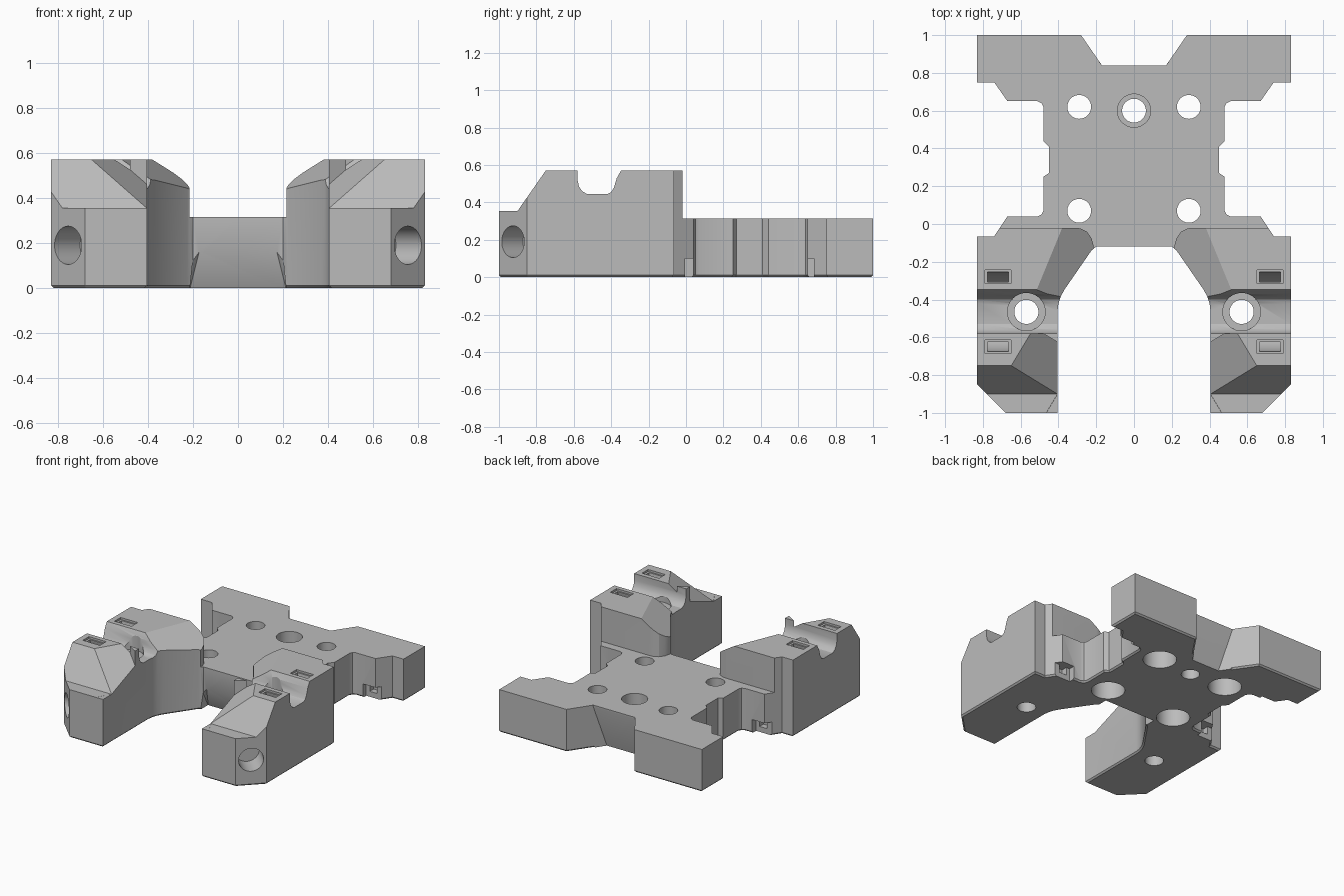
import bpy, bmesh, math
from mathutils import Vector, Matrix

cube = bpy.data.objects.get("Cube")
if cube:
    bpy.data.objects.remove(cube, do_unlink=True)

TOP, PLATE = 0.57, 0.315

grey = bpy.data.materials.new("plain grey")
grey.use_nodes = True
colour = (0.5, 0.5, 0.5, 1)
grey.diffuse_color = colour
grey.node_tree.nodes["Principled BSDF"].inputs["Base Color"].default_value = colour


def make(name, bm, flip=False):
    if flip:
        bmesh.ops.scale(bm, vec=(-1, 1, 1), verts=bm.verts)
    bmesh.ops.recalc_face_normals(bm, faces=bm.faces)
    mesh = bpy.data.meshes.new(name)
    bm.to_mesh(mesh)
    bm.free()
    mesh.materials.append(grey)
    ob = bpy.data.objects.new(name, mesh)
    bpy.context.scene.collection.objects.link(ob)
    return ob


def sweep(points, move):
    """Solid from a 3D polygon pushed along a vector."""
    bm = bmesh.new()
    face = bm.faces.new([bm.verts.new(p) for p in points])
    new = bmesh.ops.extrude_face_region(bm, geom=[face])["geom"]
    verts = [v for v in new if isinstance(v, bmesh.types.BMVert)]
    bmesh.ops.translate(bm, vec=move, verts=verts)
    return bm


def across(profile, x0, x1):
    return sweep([(x0, y, z) for y, z in profile], (x1 - x0, 0, 0))


def box(lo, hi):
    return across([(lo[1], lo[2]), (hi[1], lo[2]), (hi[1], hi[2]), (lo[1], hi[2])], lo[0], hi[0])


def rod(centre, radius, length, axis=(0, 0, 1)):
    bm = bmesh.new()
    turn = Vector((0, 0, 1)).rotation_difference(Vector(axis)).to_matrix().to_4x4()
    bmesh.ops.create_cone(bm, cap_ends=True, segments=40, radius1=radius, radius2=radius,
                          depth=length, matrix=Matrix.Translation(centre) @ turn)
    return bm


def hull(half):
    bm = bmesh.new()
    for x, y, z in half:
        bm.verts.new((x, y, z))
        bm.verts.new((-x, y, z))
    bmesh.ops.convex_hull(bm, input=bm.verts)
    return bm


def slope(a, b, fall, reach):
    """Wedge above a plane that falls inward from the top edge a-b."""
    a, b = Vector((*a, TOP)), Vector((*b, TOP))
    d = (b - a).normalized()
    inward = Vector((d.y, -d.x, 0))
    if inward.x > 0:
        inward = -inward
    down = inward * reach - Vector((0, 0, fall * reach))
    return sweep([a, b, b + down, a + down], (0, 0, 0.5))


def mirrored(half):
    return half + [(-x, y) for x, y in reversed(half) if x]


def apply_cut(target, cutter):
    cutter.hide_render = True
    mod = target.modifiers.new("cut", "BOOLEAN")
    mod.operation, mod.solver, mod.object = "DIFFERENCE", "EXACT", cutter
    bpy.ops.object.select_all(action="DESELECT")
    bpy.context.view_layer.objects.active = target
    target.select_set(True)
    bpy.ops.object.modifier_apply(modifier=mod.name)
    bpy.data.objects.remove(cutter, do_unlink=True)


# Body: the full outline, with a fine chamfer under it
outline = mirrored([
    (0, .84), (.17, .84), (.28, 1), (.83, 1), (.83, .75), (.74, .75), (.67, .65), (.51, .65),
    (.49, .64), (.48, .62), (.48, .44), (.45, .41), (.45, .27), (.48, .25), (.48, .07),
    (.49, .05), (.51, .04), (.67, .04), (.74, -.065), (.83, -.065), (.83, -.85), (.68, -1),
    (.405, -1), (.405, -.46), (.4, -.42), (.388, -.385), (.37, -.35), (.225, -.14),
    (.2, -.12), (0, -.12)])
bm = sweep([(x, y, 0) for x, y in outline], (0, 0, TOP))
rim = [e for e in bm.edges if all(v.co.z < 0.001 for v in e.verts)]
bmesh.ops.bevel(bm, geom=rim, offset=0.011, segments=1, affect="EDGES")
body = make("carriage_body", bm)


def cut(bm):
    apply_cut(body, make("cutter", bm))


def cut_pair(build, *args):
    for flip in (False, True):
        apply_cut(body, make("cutter", build(*args), flip))


# Lower flat plate behind and between the raised arms
clear = mirrored([(0, -.3), (.215, -.3), (.215, -.11), (.225, -.075), (.25, -.04), (.285, -.023),
                  (.32, -.02), (1, -.02), (1, 1.2), (0, 1.2)])
cut(sweep([(x, y, PLATE) for x, y in clear], (0, 0, 1)))

# Arm fronts, inner slopes and the cross groove
cut(across([(-.75, .57), (-.9, .355), (-1.1, .355), (-1.1, .8), (-.75, .8)], -1, 1))
cut_pair(slope, (.351, .05), (.561, -.46), 0.67, 0.25)
cut_pair(slope, (.53, -.55), (.86, -1.1), 0.749, 0.288)
cut(across([(-.58, .7), (-.58, .52), (-.572, .485), (-.555, .46), (-.53, .445), (-.42, .445),
            (-.4, .455), (-.385, .48), (-.37, .53), (-.345, .575), (-.345, .7)], -1, 1))

# Sloped undercuts of the back notch and the front edge
cut(hull([(.178, .85, .34), (.113, .758, -.01), (.31, 1.05, .34), (.31, 1.05, -.01)]))
cut(hull([(.17, -.125, .17), (.2, -.125, .13), (.215, -.04, -.01), (.215, -.16, -.01),
          (.2, -.16, .13), (.17, -.16, .17)]))


# Curved tie channels with their rectangular mouths
def channel():
    bm = bmesh.new()
    x0, x1, n = .665, .775, 20
    rings = []
    for i in range(n + 1):
        t = math.pi * (1 + i / n)
        c, s = math.cos(t), math.sin(t)
        rings.append([bm.verts.new((x, -.465 + r * c, .575 + r * s))
                      for x, r in ((x0, .16), (x1, .16), (x1, .212), (x0, .212))])
    for a, b in zip(rings, rings[1:]):
        for k in range(4):
            j = (k + 1) % 4
            bm.faces.new((a[k], a[j], b[j], b[k]))
    bm.faces.new(rings[0])
    bm.faces.new(rings[-1])
    return bm


cut_pair(channel)
for y in (-.28, -.65):
    cut_pair(box, (.65, y - .036, TOP - .015), (.79, y + .036, .7))

# Arm bolt holes, seats and angled round sockets
cut_pair(rod, (.57, -.465, .3), .064, 1)
cut_pair(rod, (.57, -.465, .58), .1, .3)
cut_pair(rod, (.755, -.925, .19), .085, .32, (1, -1, 0))

# Plate holes: four counterbored below, one recessed on top
for y in (.07, .62):
    cut_pair(rod, (.29, y, .2), .063, 1)
    cut_pair(rod, (.29, y, 0), .115, .32)
cut(rod((0, .6, .2), .063, 1))
cut(rod((0, .6, .35), .088, .25))

# Small clip slots under the side recesses
for y0, y1 in ((-.005, .06), (.63, .685)):
    cut_pair(box, (.57, y0, -.1), (.72, y1, .1))
for y0, y1 in ((-.05, .01), (.68, .73)):
    cut_pair(box, (.6, y0, .04), (.66, y1, .1))

bpy.ops.object.select_all(action="DESELECT")
body.select_set(True)
bpy.context.view_layer.objects.active = body
bpy.ops.object.shade_smooth_by_angle(angle=math.radians(28))
